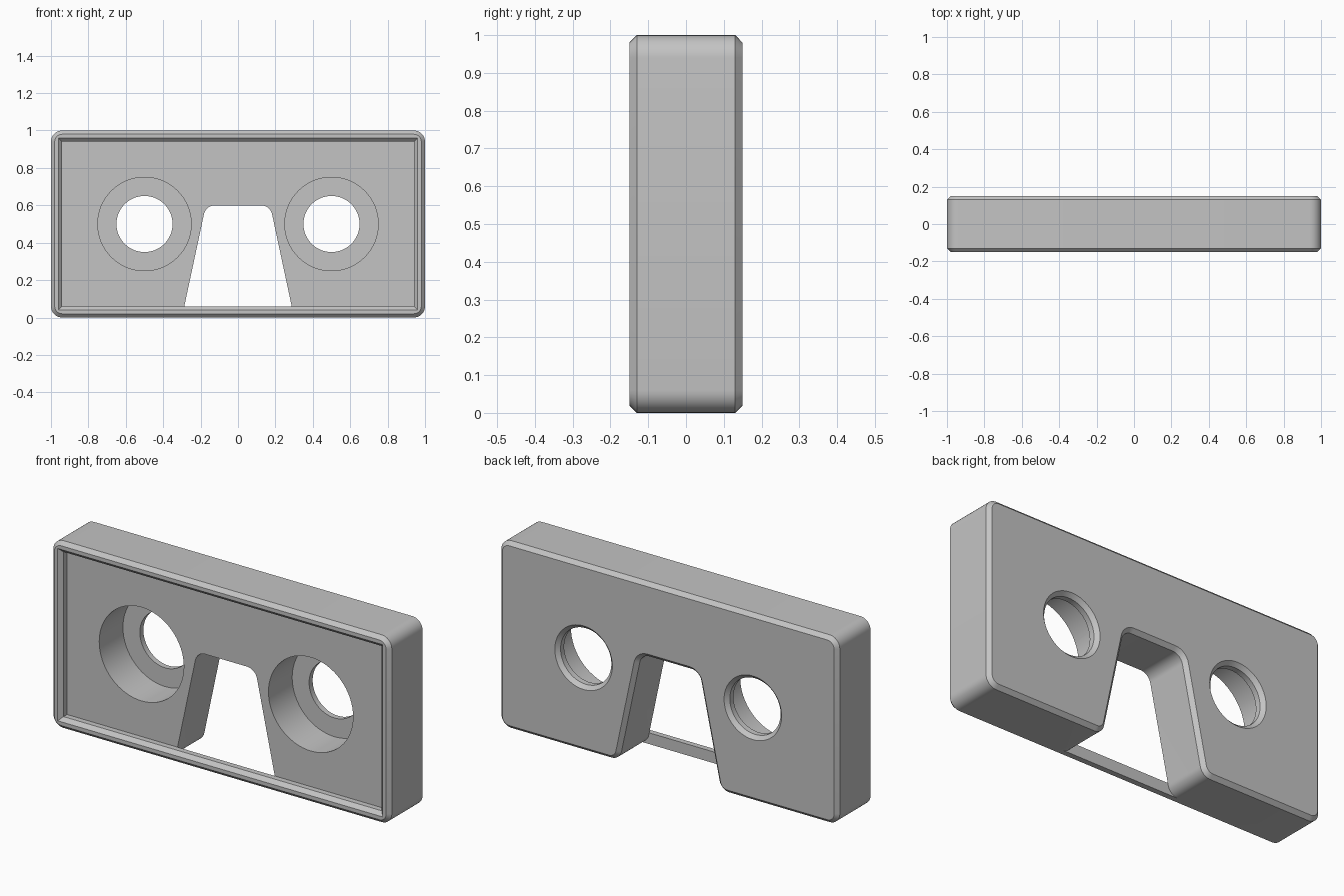
import bpy, bmesh, math
from mathutils import Vector

cube = bpy.data.objects.get("Cube")
if cube:
    bpy.data.objects.remove(cube, do_unlink=True)

mat = bpy.data.materials.new("matte_grey")
mat.use_nodes = True
GREY = (0.55, 0.55, 0.55, 1)
mat.diffuse_color = GREY
mat.node_tree.nodes["Principled BSDF"].inputs["Base Color"].default_value = GREY


def outline(corners, radius, inset=0.0, steps=8):
    """Counter-clockwise x-z polygon, moved inward and with rounded corners."""
    pts = [Vector(c) for c in corners]
    loop = []
    for i, p in enumerate(pts):
        d1 = (p - pts[i - 1]).normalized()
        d2 = (pts[(i + 1) % len(pts)] - p).normalized()
        n1, n2 = Vector((-d1.y, d1.x)), Vector((-d2.y, d2.x))
        turn = math.atan2(d1.x * d2.y - d1.y * d2.x, d1.dot(d2))
        side = 1 if turn > 0 else -1
        mitre = (n1 + n2) / (1 + n1.dot(n2))
        corner = p + mitre * inset
        if radius == 0:
            loop.append(corner)
            continue
        r = side * (radius - side * inset)
        centre = corner + mitre * r
        start = math.atan2(n1.y, n1.x)
        for k in range(steps + 1):
            a = start + turn * k / steps
            loop.append(centre - r * Vector((math.cos(a), math.sin(a))))
    return loop


def circle(x, z, r, n=64):
    return [Vector((x + r * math.cos(math.tau * k / n),
                    z + r * math.sin(math.tau * k / n))) for k in range(n)]


def loft(name, layers):
    """Closed solid through (loop, y) layers from front to back."""
    bm = bmesh.new()
    rings = [[bm.verts.new((p.x, y, p.y)) for p in loop] for loop, y in layers]
    for a, b in zip(rings, rings[1:]):
        n = len(a)
        for i in range(n):
            j = (i + 1) % n
            bm.faces.new((a[i], a[j], b[j], b[i]))
    bm.faces.new(rings[0])
    bm.faces.new(rings[-1])
    bmesh.ops.recalc_face_normals(bm, faces=bm.faces)
    mesh = bpy.data.meshes.new(name)
    bm.to_mesh(mesh)
    bm.free()
    mesh.materials.append(mat)
    obj = bpy.data.objects.new(name, mesh)
    bpy.context.collection.objects.link(obj)
    return obj


def combine(target, tool, operation):
    mod = target.modifiers.new(operation.lower(), "BOOLEAN")
    mod.operation, mod.object, mod.solver = operation, tool, "EXACT"
    bpy.context.view_layer.objects.active = target
    bpy.ops.object.modifier_apply(modifier=mod.name)
    bpy.data.objects.remove(tool, do_unlink=True)


FRONT, FLOOR, BACK = -0.15, -0.10, 0.15
BEVEL, ROUND = 0.02, 0.06
box = [(-1, 0), (1, 0), (1, 1), (-1, 1)]
notched = [(-1, 0), (-0.3, 0), (-0.172, 0.6), (0.172, 0.6), (0.3, 0), (1, 0), (1, 1), (-1, 1)]

# Main plate with the nose notch and a bevelled back edge
body = loft("viewer_body", [
    (outline(notched, ROUND), FLOOR),
    (outline(notched, ROUND), BACK - BEVEL),
    (outline(notched, ROUND, BEVEL), BACK)])

# Front rim, hollowed by a bevelled rectangular opening
rim = loft("front_rim", [
    (outline(box, ROUND, BEVEL), FRONT),
    (outline(box, ROUND), FRONT + BEVEL),
    (outline(box, ROUND), FLOOR)])
opening = loft("rim_opening", [
    (outline(box, 0, 0.03), FRONT - 0.01),
    (outline(box, 0, 0.06), FRONT + BEVEL),
    (outline(box, 0, 0.06), FLOOR + 0.05)])
combine(rim, opening, "DIFFERENCE")
combine(body, rim, "UNION")

# Stepped lens holes: wide bore from the front, bevelled hole at the back
lens_steps = [(0.25, FRONT), (0.25, 0.10), (0.15, 0.10), (0.15, BACK - BEVEL), (0.19, BACK + BEVEL)]
for x in (-0.5, 0.5):
    bore = loft("lens_bore", [(circle(x, 0.5, r), y) for r, y in lens_steps])
    combine(body, bore, "DIFFERENCE")

# Smooth rounded corners, crisp bevels
bpy.ops.object.select_all(action="DESELECT")
body.select_set(True)
bpy.context.view_layer.objects.active = body
bpy.ops.object.shade_smooth_by_angle(angle=math.radians(30))
